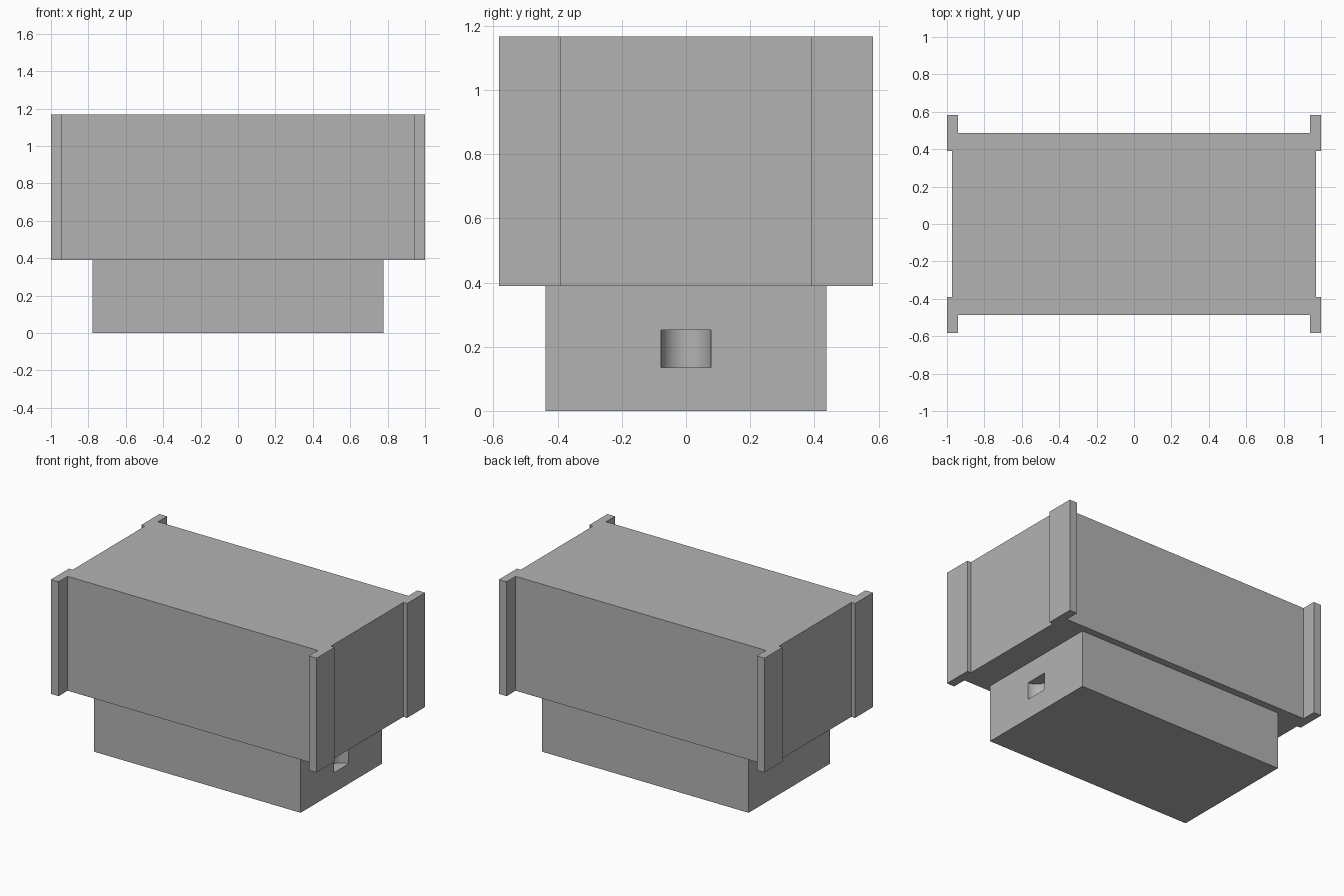
import bpy
import bmesh
from math import radians, cos, sin
from mathutils import Vector

if "Cube" in bpy.data.objects:
    bpy.data.objects.remove(bpy.data.objects["Cube"], do_unlink=True)

grey = bpy.data.materials.new("plain_grey")
grey.use_nodes = True
grey.diffuse_color = (0.45, 0.45, 0.45, 1)
grey.node_tree.nodes["Principled BSDF"].inputs["Base Color"].default_value = grey.diffuse_color


def prism(name, outline, z0, z1):
    """Extrude a counter-clockwise plan outline from z0 up to z1."""
    bm = bmesh.new()
    floor = bm.faces.new([bm.verts.new((x, y, z0)) for x, y in outline])
    top = bmesh.ops.extrude_face_region(bm, geom=[floor], use_keep_orig=True)["geom"]
    verts = [v for v in top if isinstance(v, bmesh.types.BMVert)]
    bmesh.ops.translate(bm, verts=verts, vec=Vector((0, 0, z1 - z0)))
    bmesh.ops.recalc_face_normals(bm, faces=bm.faces)
    mesh = bpy.data.meshes.new(name)
    bm.to_mesh(mesh)
    bm.free()
    mesh.materials.append(grey)
    obj = bpy.data.objects.new(name, mesh)
    bpy.context.collection.objects.link(obj)
    return obj


def mirrored(quarter):
    """Mirror one corner's plan points into a full counter-clockwise outline."""
    right = [(x, -y) for x, y in reversed(quarter)] + quarter
    return right + [(-x, y) for x, y in reversed(right)]


HEIGHT, STEP = 1.167, 0.389

# Upper block with a flange at each corner
corner = [(0.972, 0.389), (1.0, 0.389), (1.0, 0.583), (0.942, 0.583), (0.942, 0.486)]
prism("upper_block", mirrored(corner), STEP, HEIGHT)

# Narrower base
base = prism("base_block", mirrored([(0.778, 0.438)]), 0, STEP)

# Half-round pocket in the left end of the base
radius, sides = 0.078, 64
circle = [(0.778 + radius * cos(radians(360 * i / sides)),
           radius * sin(radians(360 * i / sides))) for i in range(sides)]
cutter = prism("pocket_cutter", circle, 0.136, 0.253)
cutter.hide_render = True
for face in cutter.data.polygons:
    face.use_smooth = abs(face.normal.z) < 0.5

cut = base.modifiers.new("pocket", "BOOLEAN")
cut.operation = "DIFFERENCE"
cut.solver = "EXACT"
cut.object = cutter
bpy.context.view_layer.objects.active = base
bpy.ops.object.modifier_apply(modifier=cut.name)
bpy.data.objects.remove(cutter, do_unlink=True)
